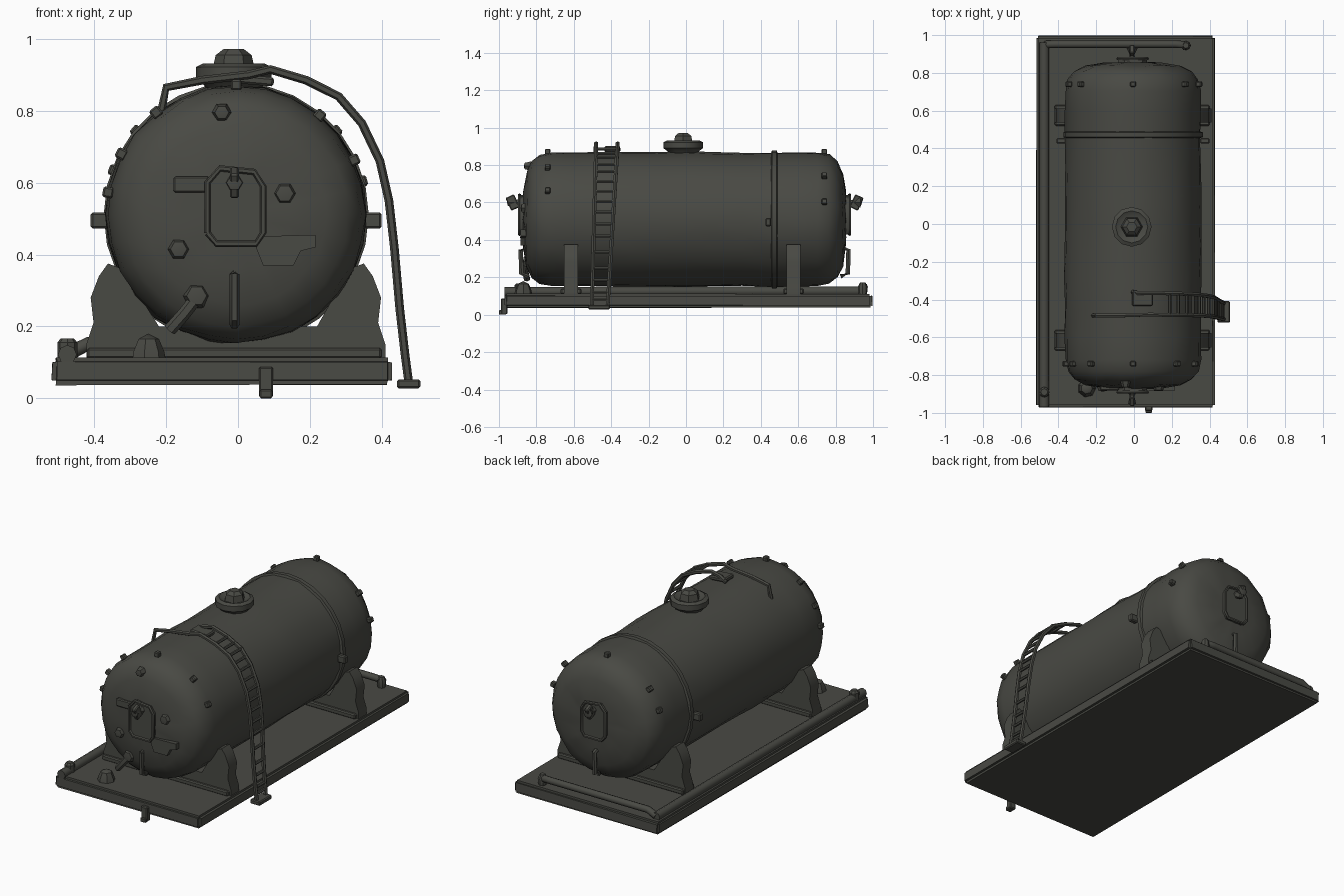
import bpy, bmesh, random
from math import pi, sin, cos, radians
from mathutils import Vector, Matrix

random.seed(4)
if "Cube" in bpy.data.objects:
    bpy.data.objects.remove(bpy.data.objects["Cube"])

paint = bpy.data.materials.new("dark olive grey")
paint.use_nodes = True
COLOUR = (0.066, 0.067, 0.057, 1)
paint.diffuse_color = COLOUR
paint.node_tree.nodes["Principled BSDF"].inputs["Base Color"].default_value = COLOUR


def finish(name, bm, angle=35, jitter=0.0):
    """Turn a bmesh into a painted object, slightly dented when jitter is set."""
    for v in bm.verts:
        v.co += Vector([random.uniform(-jitter, jitter) for _ in range(3)])
    bmesh.ops.recalc_face_normals(bm, faces=bm.faces)
    mesh = bpy.data.meshes.new(name)
    bm.to_mesh(mesh)
    bm.free()
    mesh.materials.append(paint)
    ob = bpy.data.objects.new(name, mesh)
    bpy.context.collection.objects.link(ob)
    bpy.ops.object.select_all(action='DESELECT')
    ob.select_set(True)
    bpy.context.view_layer.objects.active = ob
    bpy.ops.object.shade_smooth_by_angle(angle=radians(angle))
    return ob


def box(name, centre, size, rot=None, bevel=0.0):
    bm = bmesh.new()
    bmesh.ops.create_cube(bm, size=1)
    bmesh.ops.scale(bm, vec=size, verts=bm.verts)
    if bevel:
        bmesh.ops.bevel(bm, geom=bm.edges[:], offset=bevel, segments=1, affect='EDGES')
    if rot:
        bmesh.ops.rotate(bm, matrix=rot, verts=bm.verts)
    bmesh.ops.translate(bm, vec=centre, verts=bm.verts)
    return finish(name, bm)


def lathe(name, profile, centre, axis='Z', sides=24, jitter=0.0, angle=35):
    """Revolve (radius, height) points round an axis."""
    bm = bmesh.new()
    rings = []
    for r, h in profile:
        if r == 0:
            rings.append([bm.verts.new((0, 0, h))] * sides)
        else:
            rings.append([bm.verts.new((r * cos(2 * pi * i / sides), r * sin(2 * pi * i / sides), h))
                          for i in range(sides)])
    for a, b in zip(rings, rings[1:]):
        for i in range(sides):
            j = (i + 1) % sides
            corners = list(dict.fromkeys((a[i], a[j], b[j], b[i])))
            if len(corners) > 2:
                bm.faces.new(corners)
    if axis == 'Y':
        bmesh.ops.rotate(bm, matrix=Matrix.Rotation(-pi / 2, 3, 'X'), verts=bm.verts)
    bmesh.ops.translate(bm, vec=centre, verts=bm.verts)
    return finish(name, bm, angle, jitter)


def tube(name, points, radius, sides=8):
    """Sweep a round section along a path."""
    pts = [Vector(p) for p in points]
    bm = bmesh.new()
    rings = []
    for i, p in enumerate(pts):
        d = (pts[min(i + 1, len(pts) - 1)] - pts[max(i - 1, 0)]).normalized()
        side = d.cross(Vector((0, 1, 0)) if abs(d.y) < 0.8 else Vector((0, 0, 1))).normalized()
        up = d.cross(side)
        rings.append([bm.verts.new(p + radius * (cos(2 * pi * k / sides) * side + sin(2 * pi * k / sides) * up))
                      for k in range(sides)])
    for a, b in zip(rings, rings[1:]):
        for k in range(sides):
            j = (k + 1) % sides
            bm.faces.new((a[k], a[j], b[j], b[k]))
    bm.faces.new(rings[0])
    bm.faces.new(rings[-1])
    return finish(name, bm, 50)


def plate(name, outline, y, thick):
    """Extrude an (x, z) outline along y."""
    bm = bmesh.new()
    face = bm.faces.new([bm.verts.new((x, y - thick / 2, z)) for x, z in outline])
    out = bmesh.ops.extrude_face_region(bm, geom=[face])["geom"]
    bmesh.ops.translate(bm, vec=(0, thick, 0), verts=[g for g in out if isinstance(g, bmesh.types.BMVert)])
    return finish(name, bm)


# Tank shell with shallow domed ends
CX, CZ, R = -0.005, 0.51, 0.36
dome = [(0, -0.872), (0.15, -0.868), (0.25, -0.852), (0.31, -0.825), (0.345, -0.78), (0.358, -0.72)]
body = [(R + 0.002 * sin(7 * i), -0.6 + 0.15 * i) for i in range(9)]
shell = dome + body + [(r, -h - 0.015) for r, h in reversed(dome)]
lathe("tank", shell, (CX, 0, CZ), 'Y', 28, 0.004, 50)

# Seam band with side lugs
lathe("seam_band", [(0.355, 0.455), (0.369, 0.46), (0.369, 0.485), (0.355, 0.49)], (CX, 0, CZ), 'Y', 28)
for s in (-1, 1):
    box("band_lug", (CX + s * 0.38, 0.44, 0.495), (0.05, 0.03, 0.045), bevel=0.006)

# Small shoulder lugs around both ends
for y, angles in ((-0.74, (25, 50, 90, 128, 152, 170)), (0.74, (15, 40, 90, 140, 160))):
    for a in angles:
        t = radians(a)
        box("shoulder_lug", (CX + 0.362 * cos(t), y, CZ + 0.362 * sin(t)), (0.03, 0.03, 0.03),
            Matrix.Rotation(-t, 3, 'Y'), 0.005)

# Skid deck
bm = bmesh.new()
bmesh.ops.create_cube(bm, size=1)
bmesh.ops.scale(bm, vec=(0.945, 1.965, 0.075), verts=bm.verts)
bmesh.ops.bevel(bm, geom=bm.edges[:], offset=0.012, segments=2, affect='EDGES')
bmesh.ops.translate(bm, vec=(-0.045, 0.013, 0.075), verts=bm.verts)
finish("deck", bm, 40, 0.002)

# Saddles: one cradle profile at each end, the tank fills the hollow
half = [(0.41, 0.10), (0.41, 0.15), (0.39, 0.21), (0.398, 0.28), (0.375, 0.34), (0.35, 0.375), (0.31, 0.36)]
cradle = half + [(0.22, 0.2), (-0.22, 0.2)] + [(-x - 0.012, z) for x, z in reversed(half)]
for name, y in (("front_saddle", -0.615), ("rear_saddle", 0.575)):
    plate(name, cradle, y, 0.075)
    box(name + "_foot", (-0.01, y, 0.125), (0.82, 0.11, 0.03), bevel=0.006)

# Deck pipes
tube("side_pipe", [(-0.475, -0.97, 0.122), (-0.475, 0, 0.125), (-0.475, 0.96, 0.125)], 0.026)
lathe("side_pipe_valve", [(0, 0.1), (0.028, 0.1), (0.028, 0.155), (0.018, 0.167), (0, 0.167)],
      (-0.475, -0.89, 0), sides=8)
tube("rear_pipe", [(-0.47, 0.95, 0.125), (-0.42, 0.952, 0.15), (0.22, 0.952, 0.15), (0.26, 0.95, 0.15),
                   (0.275, 0.935, 0.145)], 0.02)
lathe("rear_pipe_end", [(0, 0.11), (0.022, 0.11), (0.026, 0.15), (0.015, 0.172), (0, 0.172)],
      (0.275, 0.945, 0), sides=8)

# Top manhole with hexagonal cap
lathe("manhole", [(0.07, 0.85), (0.085, 0.875), (0.105, 0.89), (0.105, 0.922), (0.085, 0.932),
                  (0.06, 0.918), (0.0, 0.92)], (-0.012, -0.015, 0), sides=12)
lathe("manhole_cap", [(0.06, 0.91), (0.05, 0.955), (0.028, 0.972), (0, 0.972)], (-0.012, -0.015, 0), sides=6)

# Ladder curving over the tank
path = [(0.03, 0.9), (0.09, 0.915), (0.19, 0.885), (0.28, 0.84), (0.345, 0.765), (0.395, 0.66), (0.42, 0.55),
        (0.435, 0.42), (0.45, 0.25), (0.465, 0.12), (0.475, 0.045)]


def rail_y(z, top, bottom):
    return bottom + (top - bottom) * z / 0.92


inner = [(x, rail_y(z, -0.365, -0.422), z) for x, z in path]
outer = [(x, rail_y(z, -0.48, -0.505), z) for x, z in path]
tube("ladder_inner_rail", [(-0.01, -0.36, 0.88)] + inner, 0.012, 6)
tube("ladder_outer_rail", [(-0.215, -0.485, 0.79), (-0.2, -0.485, 0.865), (-0.1, -0.485, 0.885)] + outer, 0.012, 6)
for i in range(2, len(path) - 1):
    for f in (0.0, 0.5):
        a = Vector(inner[i]).lerp(Vector(inner[i + 1]), f)
        b = Vector(outer[i]).lerp(Vector(outer[i + 1]), f)
        tube("ladder_rung", [a, b], 0.009, 6)
box("ladder_foot", (0.475, -0.465, 0.04), (0.065, 0.115, 0.025), bevel=0.005)
box("ladder_top_step", (0.045, -0.395, 0.885), (0.11, 0.08, 0.025), Matrix.Rotation(radians(5), 3, 'Y'), 0.006)

# End doors, handles and latches, mirrored front and rear
door = [(-0.085, 0.46), (-0.06, 0.43), (0.05, 0.43), (0.07, 0.46), (0.07, 0.59), (0.045, 0.63), (-0.05, 0.64),
        (-0.085, 0.6)]
for side, s, shift in (("front", -1, 0), ("rear", 1, -0.015)):
    y = s * (0.872 + shift)
    plate(side + "_door", door, y, 0.035)
    frame = [(x, y + s * 0.018, z) for x, z in door]
    tube(side + "_door_frame", frame + frame[:1], 0.009, 6)
    lathe(side + "_door_knob", [(0, -0.045), (0.022, -0.04), (0.012, 0.0), (0.03, 0.035), (0, 0.045)],
          (-0.01, y + s * 0.04, 0.6), 'Y', 6)
    box(side + "_door_lever", (-0.01, y + s * 0.055, 0.6), (0.025, 0.05, 0.075),
        Matrix.Rotation(s * radians(-25), 3, 'X'), 0.005)
    tube(side + "_grab_handle", [(-0.01, y - s * 0.02, 0.355), (-0.01, y + s * 0.012, 0.345),
                                 (-0.01, y + s * 0.008, 0.22), (-0.01, y - s * 0.03, 0.205)], 0.014, 6)

# Front fittings: hinge, latch bracket, bolts and drain
box("front_hinge", (-0.13, -0.868, 0.595), (0.1, 0.025, 0.045), bevel=0.005)
plate("front_latch", [(0.04, 0.45), (0.05, 0.42), (0.07, 0.37), (0.155, 0.37), (0.175, 0.41), (0.215, 0.42),
                      (0.215, 0.455)], -0.865, 0.04)
for x, z, y, r in ((-0.045, 0.795, -0.845, 0.028), (-0.165, 0.415, -0.865, 0.033),
                   (0.13, 0.57, -0.862, 0.035), (-0.115, 0.285, -0.85, 0.04)):
    lathe("front_bolt", [(0, -0.022), (r * 0.7, -0.018), (r, 0.015), (0, 0.02)], (x, y, z), 'Y', 6)
tube("drain_pipe", [(-0.115, -0.85, 0.28), (-0.15, -0.86, 0.235), (-0.19, -0.85, 0.19)], 0.018, 6)
lathe("deck_valve", [(0, 0.1), (0.05, 0.1), (0.045, 0.13), (0.03, 0.165), (0, 0.18)], (-0.25, -0.87, 0), sides=7)

# Tow hook under the front edge
box("tow_hook", (0.078, -0.972, 0.045), (0.04, 0.035, 0.085), bevel=0.005)
box("tow_hook_tip", (0.078, -0.98, 0.012), (0.036, 0.04, 0.024), bevel=0.004)
